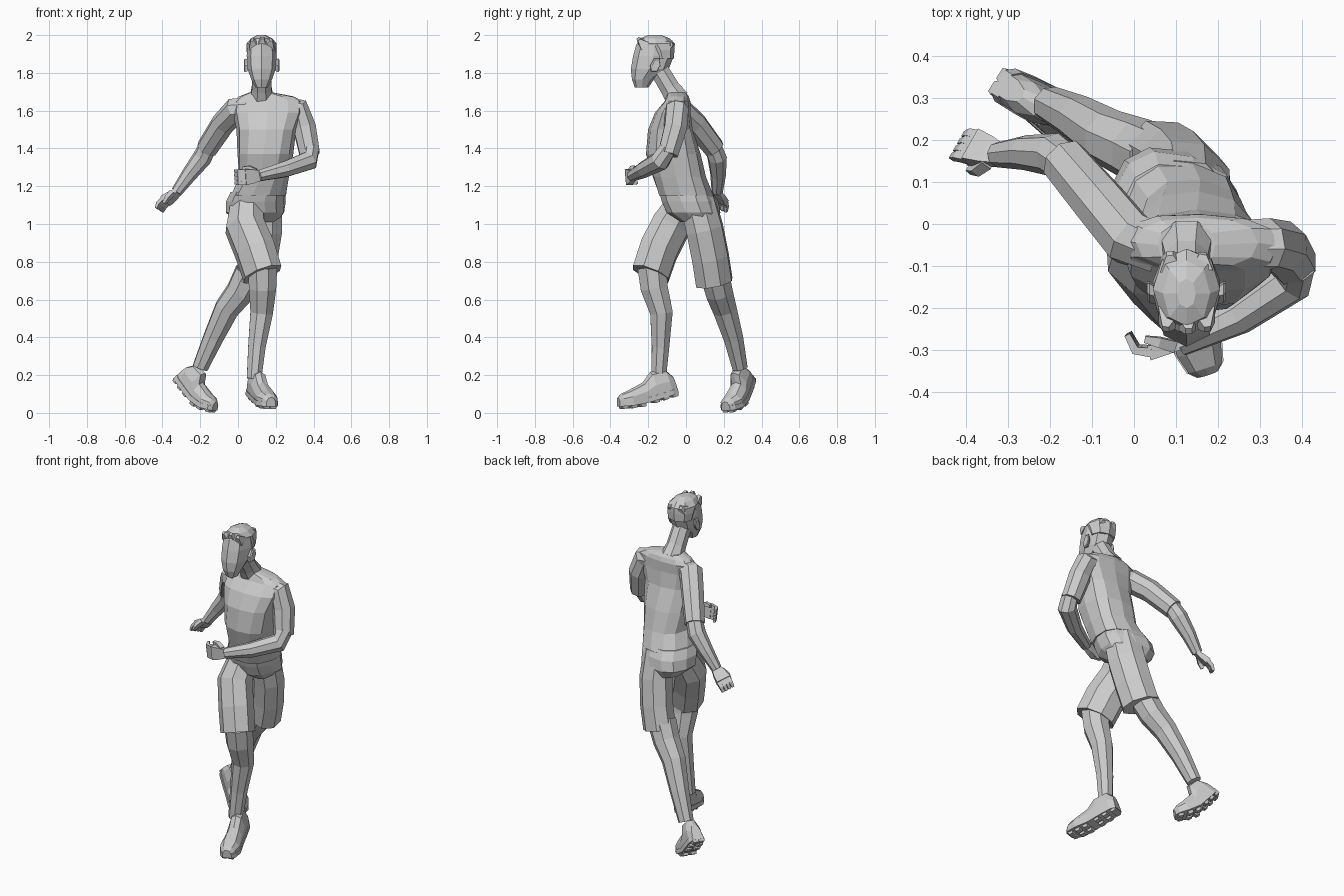
import bpy, bmesh, math
from mathutils import Vector as V


def build(name, *ringsets):
    """One object from several capped lofts; each loft is a list of point rings."""
    bm = bmesh.new()
    for rings in ringsets:
        vs = [[bm.verts.new(p) for p in r] for r in rings]
        n = len(vs[0])
        for a, b in zip(vs, vs[1:]):
            for i in range(n):
                j = (i + 1) % n
                bm.faces.new((a[i], a[j], b[j], b[i]))
        bm.faces.new(vs[0][::-1])
        bm.faces.new(vs[-1])
    bmesh.ops.recalc_face_normals(bm, faces=bm.faces)
    me = bpy.data.meshes.new(name)
    bm.to_mesh(me)
    bm.free()
    ob = bpy.data.objects.new(name, me)
    bpy.context.collection.objects.link(ob)
    return ob


def ring(c, u, v, n=8, power=1.0, phase=0.0):
    """Superellipse ring around c with half axes u and v."""
    out = []
    for i in range(n):
        a = 2 * math.pi * i / n + phase
        ca, sa = math.cos(a), math.sin(a)
        out.append(V(c) + u * math.copysign(abs(ca) ** power, ca)
                   + v * math.copysign(abs(sa) ** power, sa))
    return out


def tube(pts, n=8, side=(1, 0, 0), flat=1.0):
    """Tapered tube along (x, y, z, radius) points; flat scales its thickness."""
    P = [V(p[:3]) for p in pts]
    s, rings = V(side), []
    k, ph = (1.414, math.pi / 4) if n == 4 else (1.04, math.pi / 8)
    for i, p in enumerate(P):
        a, b = P[max(i - 1, 0)], P[min(i + 1, len(P) - 1)]
        t = (b - a).normalized()
        s = (s - t * s.dot(t)).normalized()
        r = pts[i][3] * k
        rings.append(ring(p, s * r, t.cross(s) * r * flat, n, 1, ph))
    return rings


def stack(rows, n=12, power=0.8, phase=0.0):
    """Horizontal sections: z, centre x, centre y, half x, half y, twist in degrees."""
    out = []
    for z, cx, cy, rx, ry, tw in rows:
        a = math.radians(tw)
        out.append(ring((cx, cy, z), V((math.cos(a), math.sin(a), 0)) * rx,
                        V((-math.sin(a), math.cos(a), 0)) * ry, n, power, phase))
    return out


# Shirt body, leaning forward and broadening into the shoulders
build("shirt", stack([
    (1.15, .108, .003, .148, .146, -12), (1.25, .138, -.035, .133, .142, -8),
    (1.37, .145, -.067, .148, .145, -4), (1.50, .15, -.083, .158, .118, 0),
    (1.59, .158, -.07, .185, .094, 0), (1.65, .16, -.045, .185, .068, -2),
    (1.675, .15, -.045, .145, .06, 0), (1.695, .125, -.05, .068, .05, 0)]))

# Shorts: pelvis and two legs, deeper fore and aft than they are wide
build("shorts_pelvis", stack([
    (1.17, .105, .0, .143, .140, -15), (1.12, .095, .022, .156, .145, -18),
    (1.06, .09, .04, .155, .138, -15), (1.01, .10, .065, .11, .09, -10)]))
build("shorts_front_leg", tube([(.045, -.01, 1.11, .08), (.035, -.08, .99, .095),
                                (.09, -.145, .86, .096), (.13, -.187, .735, .094)],
                               side=(1, 1, 0), flat=1.2))
build("shorts_back_leg", tube([(.14, .06, 1.13, .085), (.135, .10, .97, .09),
                               (.11, .13, .82, .09), (.075, .15, .69, .09)],
                              side=(1, 1, 0), flat=1.2))

# Bare lower legs
build("front_lower_leg", tube([(.13, -.18, .77, .08), (.13, -.168, .66, .075),
                               (.125, -.13, .53, .062), (.10, -.135, .35, .048),
                               (.085, -.145, .18, .04)]))
build("back_lower_leg", tube([(.06, .15, .74, .08), (.01, .175, .64, .075),
                              (-.06, .205, .55, .066), (-.13, .25, .40, .054),
                              (-.20, .285, .24, .042)]))

# Sleeves and forearms
build("left_sleeve", tube([(.23, -.055, 1.615, .06), (.318, -.05, 1.605, .062),
                           (.352, -.055, 1.51, .062), (.38, -.095, 1.37, .055)]))
build("left_forearm", tube([(.385, -.095, 1.40, .046), (.375, -.135, 1.335, .052),
                            (.25, -.22, 1.29, .043), (.11, -.285, 1.255, .030)]))
build("right_sleeve", tube([(.06, -.06, 1.61, .06), (-.01, -.035, 1.605, .066),
                            (-.08, .05, 1.53, .062), (-.165, .15, 1.40, .056)], side=(0, 0, 1)))
build("right_forearm", tube([(-.155, .14, 1.42, .046), (-.19, .165, 1.35, .050),
                             (-.26, .17, 1.26, .040), (-.325, .165, 1.17, .029)], side=(0, 0, 1)))


def hand(name, wrist, d, palm, thumb, curl):
    """Palm slab, four bent fingers and a thumb."""
    w, d = V(wrist), V(d).normalized()
    s = d.cross(V(palm)).normalized()
    n = s.cross(d)

    def bar(*pts, flat=1.0):
        return tube([(*p, r) for p, r in pts], 4, s, flat)
    parts = [bar((w - d * .01, .026), (w + d * .03, .036), (w + d * .075, .042), flat=.42)]
    for i in range(4):
        a = w + d * .07 + s * (i - 1.5) * .021
        b = a + d * .035 + n * .012 * curl
        parts.append(bar((a, .011), (b, .010), (b + d * .022 * (1.6 - curl) + n * .034 * curl, .007)))
    a = w + d * .015 + s * thumb * .025
    b = a + d * .03 + s * thumb * .02 + n * .02
    parts.append(bar((a, .014), (b, .012), (b + d * .03 + n * .015, .008)))
    build(name, *parts)


hand("left_hand", (.11, -.285, 1.255), (-.95, -.25, -.08), (.25, 1, .1), -1, 1.2)
hand("right_hand", (-.325, .165, 1.165), (-.80, .25, -.58), (.4, -.5, -.75), 1, .5)


def shoe(name, heel, ball, toe):
    """Shoe upper, sole and lugs following a heel-ball-toe line."""
    H, B, T = V(heel), V(ball), V(toe)
    f1, f2 = (B - H).normalized(), (T - B).normalized()
    side = (T - H).cross(V((0, 0, 1))).normalized()

    def at(t):
        p = H.lerp(B, t / .65) if t < .65 else B.lerp(T, (t - .65) / .35)
        f = f1 if t < .5 else f2 if t > .8 else (f1 + f2).normalized()
        return p, side.cross(f), f
    sec = [(0, .028, .075), (.1, .042, .125), (.33, .046, .132), (.52, .047, .09),
           (.78, .055, .064), (.94, .042, .048), (1, .022, .03)]
    prof = [(-1, 0), (-1, .45), (-.6, .88), (0, 1), (.6, .88), (1, .45), (1, 0)]
    upper, sole, lugs = [], [], []
    for t, w, h in sec:
        p, u, f = at(t)
        upper.append([p + side * w * a + u * h * b for a, b in prof])
        w += .004
        sole.append([p + side * w * a + u * b for a, b in
                     ((-1, -.018), (-1, .008), (1, .008), (1, -.018))])
    for t in (.06, .22, .38, .60, .76, .91):
        p, u, f = at(t)
        for sx in (-1, 1):
            c = p + side * sx * (.024 if .1 < t < .85 else .018) - u * .016
            lugs.append([ring(c - u * e, f * .021 * k, side * .024 * k, 4, 1, math.pi / 4)
                         for e, k in ((0, 1.1), (.016, .85))])
    build(name, upper)
    build(name + "_sole", sole, *lugs)


shoe("front_shoe", (.075, -.052, .122), (.14, -.255, .06), (.175, -.358, .052))
shoe("back_shoe", (-.312, .332, .195), (-.205, .278, .057), (-.12, .21, .03))

# Neck, and head with a ridge down the face
build("neck", tube([(.125, -.045, 1.66, .065), (.125, -.085, 1.72, .054),
                    (.125, -.145, 1.82, .052)]))
build("head", stack([
    (1.722, .125, -.235, .032, .036, 0), (1.765, .125, -.228, .055, .058, 0),
    (1.82, .125, -.192, .074, .100, 0), (1.89, .125, -.172, .079, .108, 0),
    (1.95, .125, -.165, .074, .098, 0), (1.975, .125, -.165, .05, .07, 0)], 8, .9))

# Hair cap with tufts
build("hair", stack([
    (1.875, .125, -.125, .074, .060, 0), (1.92, .125, -.135, .080, .074, 0),
    (1.955, .125, -.155, .080, .096, 0), (1.983, .125, -.165, .056, .078, 0),
    (2.0, .125, -.165, .022, .035, 0)], 8, .9),
    *[tube([(x, y, 1.945, .028), (x + dx, y + dy, z, .008)], 4) for x, y, dx, dy, z in (
        (.085, -.22, -.01, -.03, 1.975), (.125, -.225, .005, -.03, 1.985),
        (.165, -.22, .01, -.03, 1.975), (.09, -.095, -.005, .025, 1.965),
        (.16, -.095, .005, .025, 1.955))])

# Ears
for label, sx in (("left", 1), ("right", -1)):
    x = .125 + sx * .07
    build(label + "_ear", [ring((x + sx * o, -.17 + y, 1.84), V((0, 1, 0)) * .026 * k,
                                V((0, .2, 1)) * .042 * k, 6) for o, y, k in
                           ((0, 0, .8), (.018, .008, 1), (.024, .012, .8))])
